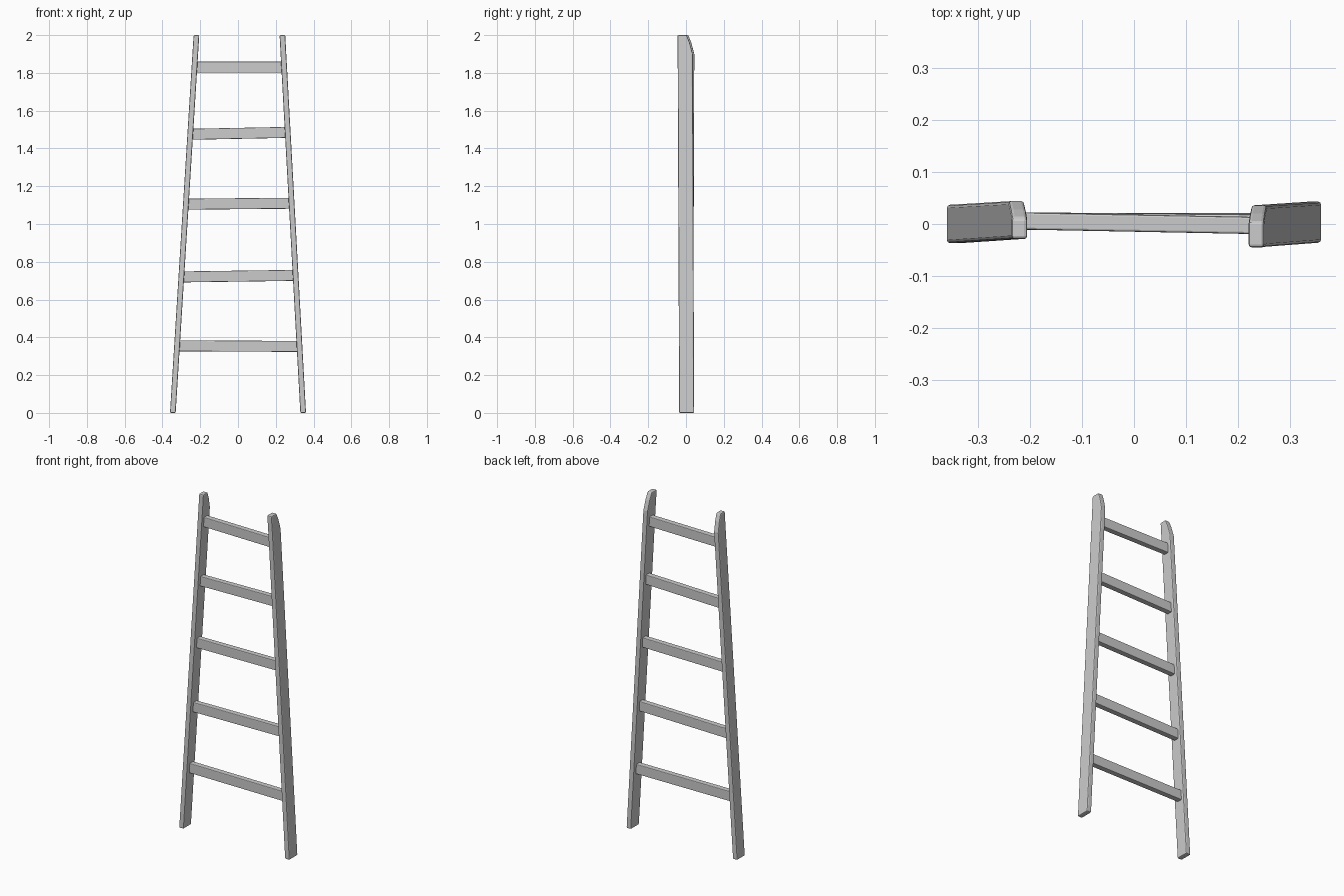
import bpy, bmesh

if "Cube" in bpy.data.objects:
    bpy.data.objects.remove(bpy.data.objects["Cube"])


def loft(name, rings, bevel):
    """Solid skinned through rings of four corners, with worn (chamfered) edges."""
    bm = bmesh.new()
    vs = [[bm.verts.new(p) for p in ring] for ring in rings]
    for a, b in zip(vs, vs[1:]):
        for i in range(4):
            j = (i + 1) % 4
            bm.faces.new((a[i], a[j], b[j], b[i]))
    bm.faces.new(vs[0][::-1])
    bm.faces.new(vs[-1])
    bmesh.ops.recalc_face_normals(bm, faces=bm.faces)
    me = bpy.data.meshes.new(name)
    bm.to_mesh(me)
    bm.free()
    ob = bpy.data.objects.new(name, me)
    bpy.context.collection.objects.link(ob)
    mod = ob.modifiers.new("worn_edges", "BEVEL")
    mod.width = bevel
    mod.segments = 2
    mod.limit_method = "ANGLE"
    mod.angle_limit = 0.7
    return ob


def rail(name, x_bottom, x_top, sections):
    """Leaning rail; each section is (z, front y, back y)."""
    rings = []
    for z, y0, y1 in sections:
        x = x_bottom + (x_top - x_bottom) * z / 2
        rings.append([(x - .015, y0, z), (x + .015, y0, z),
                      (x + .015, y1, z), (x - .015, y1, z)])
    return loft(name, rings, .006)


# Side rails: converge upward, tops cut off at the back
rail("left_rail", -.345, -.22,
     [(0, -.037, .037), (1.9, -.029, .044), (1.96, -.029, .028), (2, -.029, .012)])
rail("right_rail", .345, .235,
     [(0, -.036, .043), (1.9, -.044, .036), (1.96, -.045, .02), (2, -.045, .004)])

# Rungs: (left z, right z, left y, right y), slightly uneven like hand-made ones
rungs = [(.355, .352, .005, .004), (.72, .728, .006, .003), (1.105, 1.11, .005, .005),
         (1.475, 1.485, .006, .002), (1.83, 1.83, .006, -.003)]
for n, (zl, zr, yl, yr) in enumerate(rungs, 1):
    rings = []
    for x, y, z in ((-.341 + .0625 * zl, yl, zl), (.341 - .055 * zr, yr, zr)):
        rings.append([(x, y - .0165, z - .029), (x, y + .0165, z - .029),
                      (x, y + .0165, z + .029), (x, y - .0165, z + .029)])
    loft(f"rung_{n}", rings, .004)
